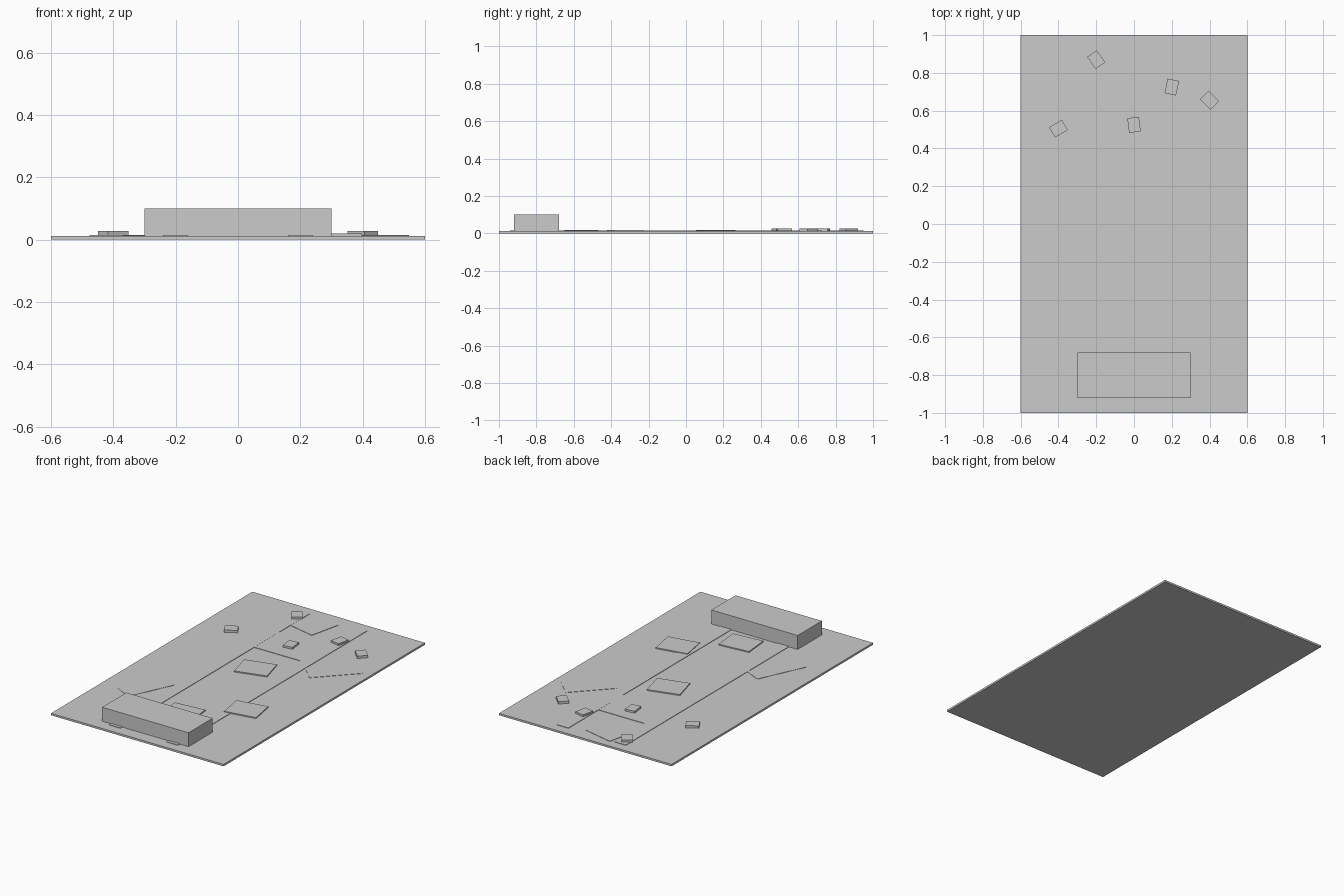
import bpy
import math

if "Cube" in bpy.data.objects:
    bpy.data.objects.remove(bpy.data.objects["Cube"])

# One plain grey for the whole board
grey = bpy.data.materials.new("light_grey")
grey.diffuse_color = (0.6, 0.6, 0.6, 1)
grey.use_nodes = True
grey.node_tree.nodes["Principled BSDF"].inputs["Base Color"].default_value = grey.diffuse_color

GROUND = 0.012


def box(name, x, y, w, d, z0, z1, angle=0):
    """Box centred on x, y, from z0 to z1, turned about z in degrees."""
    bpy.ops.mesh.primitive_cube_add(size=1, location=(x, y, (z0 + z1) / 2),
                                    rotation=(0, 0, math.radians(angle)))
    ob = bpy.context.object
    ob.name = name
    ob.scale = (w, d, z1 - z0)
    bpy.ops.object.transform_apply(location=False, rotation=False, scale=True)
    ob.data.materials.append(grey)
    return ob


# Ground slab and the raised block at the front
box("ground_slab", 0, 0, 1.2, 2.0, 0, GROUND)
box("front_block", 0, -0.8, 0.6, 0.24, GROUND, 0.1)

# Two long thin tracks running front to back
for side, label in ((-1, "left"), (1, "right")):
    box(label + "_track", side * 0.2, 0, 0.08, 1.88, GROUND, 0.015)

# Low cross patches joining the tracks at the back
box("cross_patch", 0, 0.515, 0.32, 0.25, GROUND, 0.0146)
box("back_patch", -0.06, 0.83, 0.2, 0.2, GROUND, 0.0143, -13)

# Diagonal side branches
box("right_branch", 0.39, 0.395, 0.31, 0.14, GROUND, 0.014, 46)
box("left_branch", -0.355, -0.39, 0.32, 0.12, GROUND, 0.014, 65)

# Thin flat plates along the middle
for i, (x, y, a) in enumerate(((0.01, 0.16, 15), (0.285, -0.325, 10), (0.01, -0.56, 5))):
    box(f"flat_plate_{i + 1}", x, y, 0.2, 0.165, GROUND, 0.019, a)

# Small scattered blocks at the back
blocks = ((-0.2, 0.87, 35), (0.2, 0.725, -12), (0.4, 0.655, 45),
          (0.0, 0.525, 7), (-0.4, 0.505, -59))
for i, (x, y, a) in enumerate(blocks):
    box(f"small_block_{i + 1}", x, y, 0.062, 0.078, GROUND, 0.027, a)
